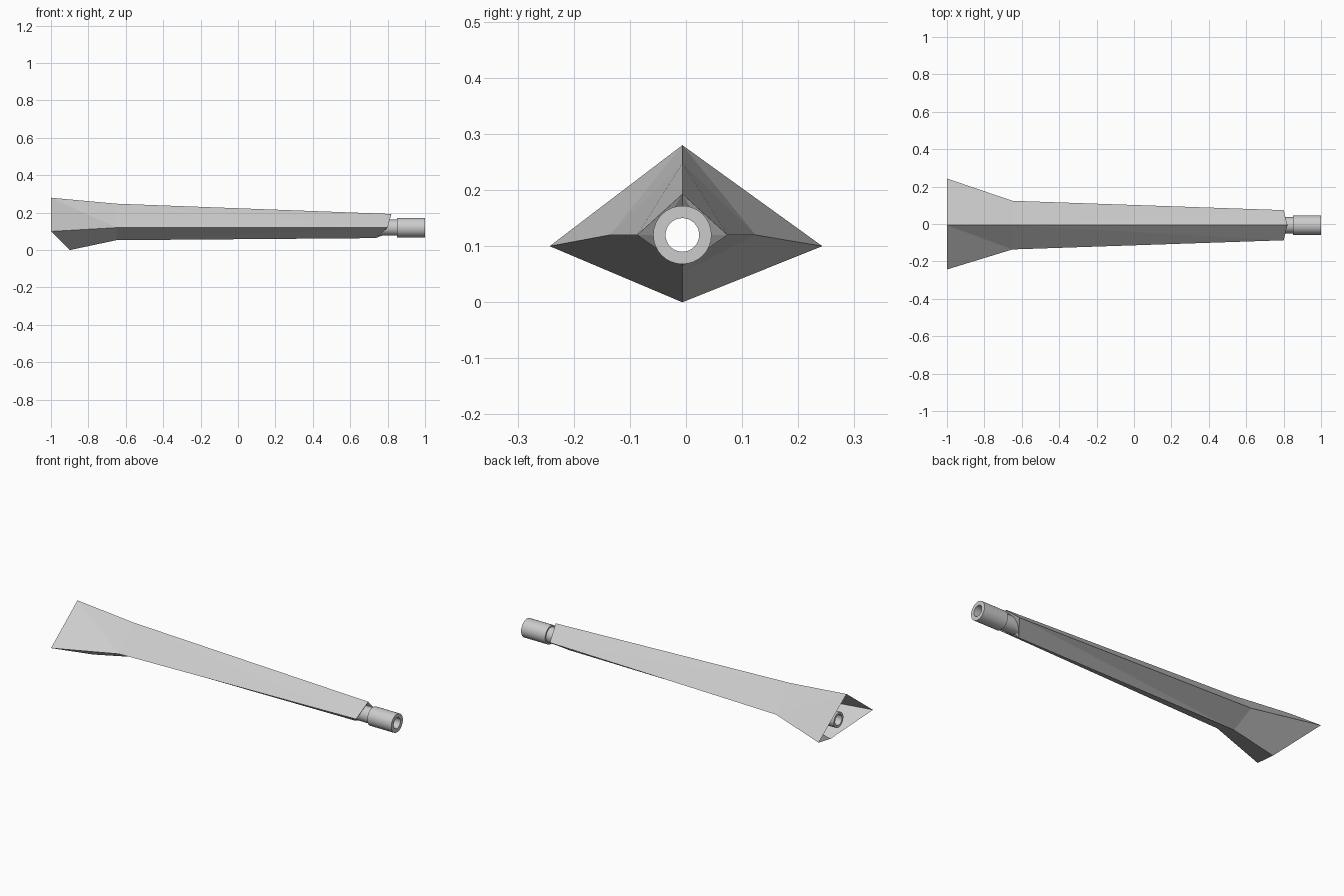
import bpy, bmesh, math

if "Cube" in bpy.data.objects:
    bpy.data.objects.remove(bpy.data.objects["Cube"])

CY, CZ = -0.0065, 0.12  # barrel axis


def make_object(name, bm):
    bmesh.ops.recalc_face_normals(bm, faces=bm.faces)
    mesh = bpy.data.meshes.new(name)
    bm.to_mesh(mesh)
    bm.free()
    obj = bpy.data.objects.new(name, mesh)
    bpy.context.collection.objects.link(obj)
    return obj


# Faceted shroud: diamond sections ordered top, left, bottom, right
R = 0.0432
sections = [
    [(-1, CY, 0.28), (-1, 0.243, 0.10), (-0.90, CY, 0.0), (-1, -0.243, 0.10)],
    [(-0.65, CY, 0.248), (-0.65, 0.124, 0.12), (-0.65, CY, 0.053), (-0.65, -0.136, 0.12)],
    [(0.82, CY, 0.193), (0.80, 0.074, 0.12), (0.735, CY, 0.064), (0.80, -0.087, 0.12)],
    # inner edge of the front cap, closing onto the neck
    [(0.79, CY, CZ + R), (0.79, CY + R, CZ), (0.77, CY, CZ - R), (0.79, CY - R, CZ)],
]
bm = bmesh.new()
rings = [[bm.verts.new(p) for p in s] for s in sections]
for k, (a, b) in enumerate(zip(rings, rings[1:])):
    for i in range(4):
        j = (i + 1) % 4
        # split so that the crease runs from the ridges to the side corners
        t, s = (i, j) if i % 2 == 0 else (j, i)
        bm.faces.new((a[t], a[s], b[s]))
        bm.faces.new((a[t], b[s], b[t]))
make_object("barrel_shroud", bm)

# Hollow barrel: closed (x, radius) profile spun round the axis
profile = [(-0.95, 0.03), (-0.95, 0.043), (0.85, 0.043), (0.85, 0.052),
           (1.0, 0.052), (1.0, 0.03)]
SIDES = 32
bm = bmesh.new()
loops = []
for n in range(SIDES):
    a = 2 * math.pi * n / SIDES
    loops.append([bm.verts.new((x, CY + r * math.cos(a), CZ + r * math.sin(a)))
                  for x, r in profile])
for n in range(SIDES):
    a, b = loops[n], loops[(n + 1) % SIDES]
    for i in range(len(profile)):
        j = (i + 1) % len(profile)
        bm.faces.new((a[i], a[j], b[j], b[i]))
barrel = make_object("barrel_tube", bm)
bpy.context.view_layer.objects.active = barrel
barrel.select_set(True)
bpy.ops.object.shade_smooth_by_angle(angle=math.radians(30))
